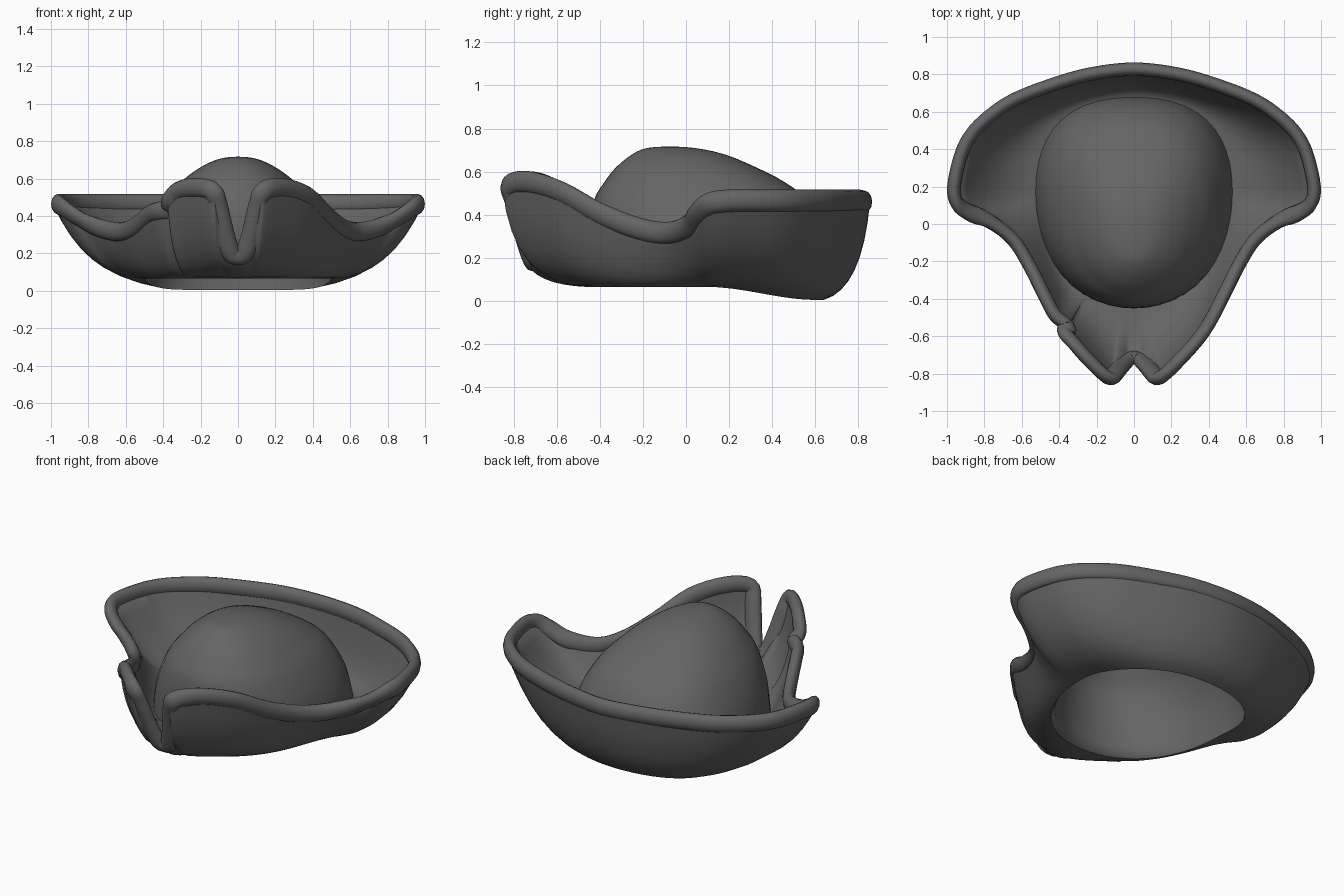
import bpy, bmesh, math
from mathutils import Vector as V

cube = bpy.data.objects.get("Cube")
if cube:
    bpy.data.objects.remove(cube)

felt = bpy.data.materials.new("charcoal_felt")
felt.use_nodes = True
felt.diffuse_color = (0.13, 0.13, 0.13, 1)
felt.node_tree.nodes["Principled BSDF"].inputs["Base Color"].default_value = (0.13, 0.13, 0.13, 1)
felt.node_tree.nodes["Principled BSDF"].inputs["Roughness"].default_value = 0.8


def loft(name, rows, wrap=False, flip=False):
    """Skin closed rings of points; wrap joins the last ring to the first."""
    bm = bmesh.new()
    rings = [[bm.verts.new(p) for p in row] for row in rows]
    for a, b in zip(rings, rings[1:] + (rings[:1] if wrap else [])):
        for i in range(len(a)):
            j = (i + 1) % len(a)
            bm.faces.new((a[i], a[j], b[j], b[i]))
    bmesh.ops.remove_doubles(bm, verts=bm.verts, dist=0.0005)
    bmesh.ops.recalc_face_normals(bm, faces=bm.faces)
    if flip:
        bmesh.ops.reverse_faces(bm, faces=bm.faces)
    mesh = bpy.data.meshes.new(name)
    bm.to_mesh(mesh)
    bm.free()
    mesh.materials.append(felt)
    obj = bpy.data.objects.new(name, mesh)
    bpy.context.collection.objects.link(obj)
    for o in bpy.context.selected_objects:
        o.select_set(False)
    obj.select_set(True)
    bpy.context.view_layer.objects.active = obj
    bpy.ops.object.shade_smooth_by_angle(angle=math.radians(60))
    return obj


def smooth(points, steps, closed):
    """Catmull-Rom resampling of a list of vectors."""
    n, out = len(points), []
    pick = (lambda k: points[k % n]) if closed else (lambda k: points[max(0, min(n - 1, k))])
    for i in range(n if closed else n - 1):
        a, b, c, d = (pick(i + k) for k in (-1, 0, 1, 2))
        for s in range(steps):
            t = s / steps
            out.append(b + (c - a) * (t / 2) + (2 * a - 5 * b + 4 * c - d) * (t * t / 2)
                       + (3 * b - a - 3 * c + d) * (t ** 3 / 2))
    return out if closed else out + [points[-1]]


def ring_point(a, z, w, h, cy):
    """Point on a crown-shaped, slightly squared oval; angle 0 is the front."""
    full = 1 + 0.04 * math.sin(2 * a) ** 2
    return V((w * full * math.sin(a),
              cy - h * full * math.cos(a) + 0.11 * w * math.sin(a) ** 2, z))


def opening(a):
    p = ring_point(a, 0, 0.50, 0.55, 0.09)
    t = max(0, min(1, (p.y - 0.1) / 0.5))
    p.z = 0.065 - 0.06 * t * t * (3 - 2 * t)
    return p


# Centre line of the rolled rim: front slot, flap, side dip, wing, back
slot = [(0.04, -0.73, 0.21), (0.075, -0.765, 0.32), (0.108, -0.805, 0.46),
        (0.14, -0.822, 0.535), (0.24, -0.73, 0.55)]
flap = [(0.37, -0.58, 0.505)]
torn_flap = [(0.32, -0.64, 0.53), (0.365, -0.585, 0.475), (0.355, -0.545, 0.435),
             (0.42, -0.49, 0.425)]
wing = [(0.47, -0.40, 0.405), (0.56, -0.22, 0.335), (0.65, -0.08, 0.315),
        (0.78, 0.02, 0.35), (0.88, 0.06, 0.405), (0.945, 0.11, 0.45),
        (0.963, 0.20, 0.465), (0.925, 0.37, 0.465), (0.872, 0.475, 0.465),
        (0.787, 0.565, 0.465), (0.65, 0.66, 0.465), (0.45, 0.74, 0.465), (0.24, 0.80, 0.465)]
left = slot + flap + wing
right = [(-x, y, z) for x, y, z in reversed(slot + torn_flap + wing)]
path = [V(p) for p in [(0, -0.715, 0.19)] + left + [(0, 0.828, 0.46)] + right]
rim = smooth(path, 4, True)
angles = [math.atan2(p.x, 0.1 - p.y) for p in rim]

# Brim: outer curve up to the rim, inner curve back down to the crown
STEPS = 8
columns = []
for p, a in zip(rim, angles):
    out = V((math.sin(a), -math.cos(a), 0))
    o = opening(a)
    d = ring_point(a, 0.13, 0.515, 0.55, 0.115)
    c = o.lerp(p, 0.68 + 0.27 * math.cos(a) ** 2)
    c.z = o.z + 0.01 + 0.04 * max(0, -math.cos(a))
    c2 = c - out * 0.06 + V((0, 0, 0.08))
    col = []
    for start, ctrl, end in ((o, c, p + out * 0.026), (p - out * 0.024, c2, d)):
        for s in range(STEPS + 1):
            t = s / STEPS
            col.append(start * (1 - t) ** 2 + ctrl * (2 * t * (1 - t)) + end * t * t)
    columns.append(col)
loft("brim", list(zip(*columns)), wrap=True)

# Rolled edge: oval section swept along the rim
rings = []
for i, (p, a) in enumerate(zip(rim, angles)):
    tangent = (rim[(i + 1) % len(rim)] - rim[i - 1]).normalized()
    out = V((math.sin(a), -math.cos(a), 0))
    up = out.cross(tangent).normalized()
    side = tangent.cross(up)
    rings.append([p + side * (0.036 * math.cos(u)) + up * (0.052 * math.sin(u))
                  for u in (2 * math.pi * k / 12 for k in range(12))])
loft("rolled_edge", rings, wrap=True)

# Crown: height, half width, half depth and centre of each level
levels = smooth([V(v) for v in [
    (0.11, 0.53, 0.565, 0.115), (0.30, 0.49, 0.55, 0.10), (0.46, 0.41, 0.50, 0.07),
    (0.55, 0.335, 0.42, 0.04), (0.62, 0.26, 0.325, 0.0), (0.68, 0.165, 0.215, -0.035),
    (0.71, 0.08, 0.11, -0.07), (0.717, 0, 0, -0.075)]], 3, False)
turn = [2 * math.pi * k / 48 for k in range(48)]
loft("crown", [[ring_point(a, *lv) for a in turn] for lv in levels])

# Lining: inside of the crown, down to the head opening
inner = [[ring_point(a, z - 0.02, w * 0.94, h * 0.95, cy) for a in turn] for z, w, h, cy in levels]
loft("lining", [[opening(a) for a in turn]] + inner, flip=True)
